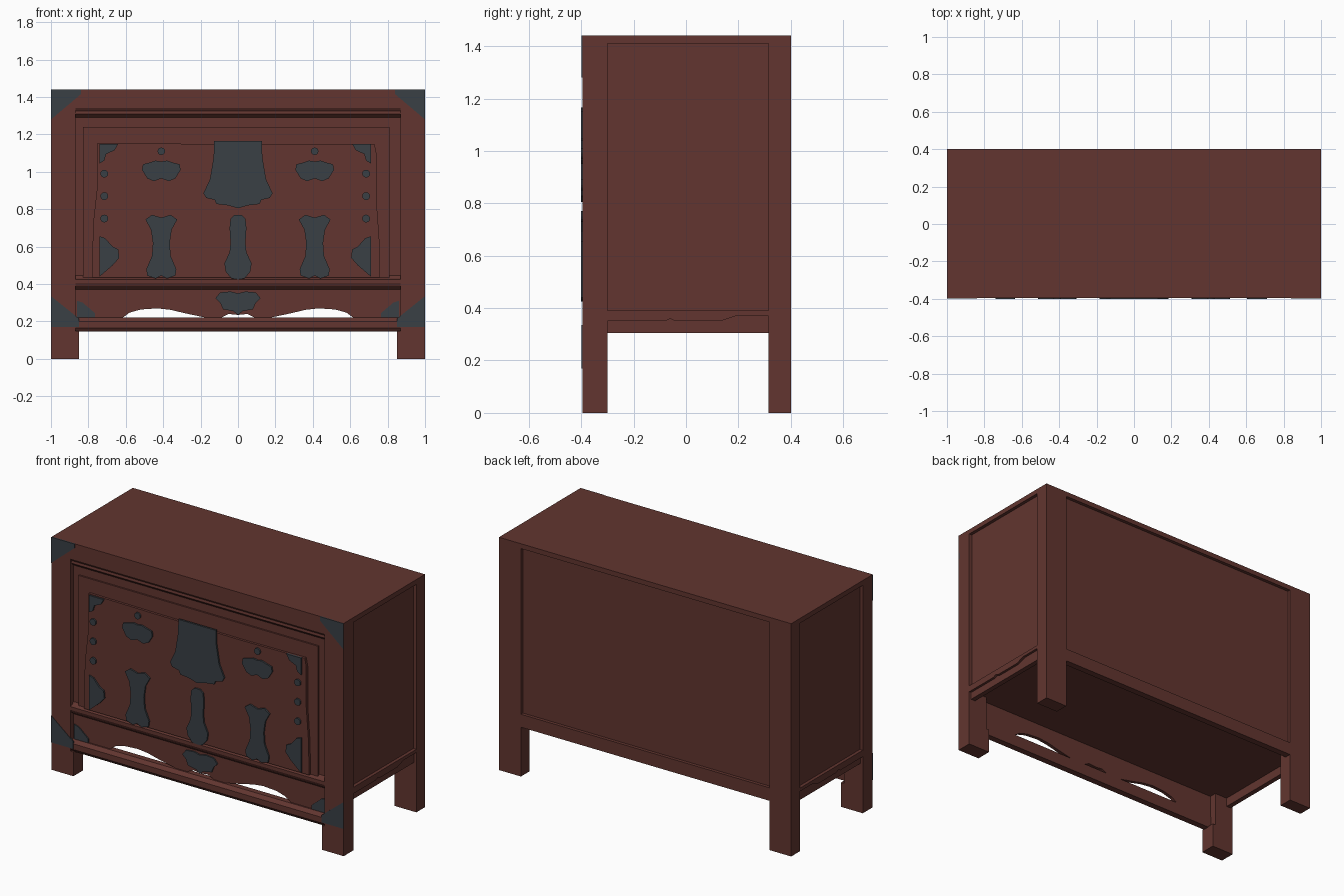
import bpy, bmesh, math


def material(name, rgb):
    m = bpy.data.materials.new(name)
    m.diffuse_color = (*rgb, 1)
    return m


WOOD = material("dark red wood", (0.122, 0.036, 0.029))
IRON = material("dark iron", (0.041, 0.050, 0.060))
FRONT = -0.395


def prism(name, pts, axis, a, b, mat=WOOD):
    """Extrude a flat outline from a to b. axis 'y': points are (x, z); axis 'x': points are (y, z)."""
    place = (lambda p, t: (p[0], t, p[1])) if axis == 'y' else (lambda p, t: (t, p[0], p[1]))
    bm = bmesh.new()
    lo = [bm.verts.new(place(p, a)) for p in pts]
    hi = [bm.verts.new(place(p, b)) for p in pts]
    n = len(pts)
    bm.faces.new(lo)
    bm.faces.new(hi)
    for i in range(n):
        j = (i + 1) % n
        bm.faces.new((lo[i], lo[j], hi[j], hi[i]))
    bmesh.ops.recalc_face_normals(bm, faces=bm.faces)
    me = bpy.data.meshes.new(name)
    bm.to_mesh(me)
    bm.free()
    ob = bpy.data.objects.new(name, me)
    me.materials.append(mat)
    bpy.context.collection.objects.link(ob)
    return ob


def box(name, x0, x1, y0, y1, z0, z1):
    return prism(name, [(x0, z0), (x1, z0), (x1, z1), (x0, z1)], 'y', y0, y1)


def both(half, cx=0):
    """Complete a right-hand half outline by reflection, then shift it to cx."""
    left = [(-x, z) for x, z in reversed(half) if x > 0]
    return [(x + cx, z) for x, z in half + left]


def disc(cx, cz, r, n=12):
    return [(cx + r * math.cos(2 * math.pi * i / n), cz + r * math.sin(2 * math.pi * i / n)) for i in range(n)]


# Body core, its underside is the floor
box("body_core", -0.98, 0.98, -0.365, 0.38, 0.36, 1.42)
box("top_board", -1, 1, FRONT, 0.40, 1.41, 1.44)

# Posts, legs and side frames
for s, side in ((-1, "left"), (1, "right")):
    def sided(name, xa, xb, y0, y1, z0, z1):
        box(side + name, min(s * xa, s * xb), max(s * xa, s * xb), y0, y1, z0, z1)
    sided("_front_post", 0.87, 1, FRONT, -0.30, 0.15, 1.41)
    sided("_front_leg", 0.85, 1, FRONT, -0.30, 0, 0.15)
    sided("_back_post", 0.85, 1, 0.315, 0.40, 0, 1.41)
    sided("_side_apron", 0.955, 0.985, -0.30, 0.315, 0.305, 0.38)
    prism(side + "_side_rail",
          [(-0.30, 0.39), (-0.30, 0.35), (-0.08, 0.35), (-0.06, 0.36), (-0.04, 0.35),
           (0.13, 0.35), (0.19, 0.37), (0.315, 0.37), (0.315, 0.39)], 'x', s * 0.96, s * 1.0)

# Back rail
box("back_rail", -0.85, 0.85, 0.36, 0.40, 0.305, 0.385)

# Front header with a sloping lower moulding
prism("front_header", [(-0.36, 1.41), (FRONT, 1.41), (FRONT, 1.34), (-0.385, 1.325),
                       (-0.388, 1.31), (-0.36, 1.285)], 'x', -0.87, 0.87)
# Waist moulding above the apron
prism("waist_moulding", [(-0.36, 0.45), (-0.38, 0.43), (FRONT, 0.425), (FRONT, 0.405),
                         (-0.388, 0.39), (-0.36, 0.365)], 'x', -0.87, 0.87)
# Bottom front rail
prism("bottom_rail", [(-0.34, 0.22), (-0.375, 0.22), (FRONT, 0.20), (FRONT, 0.165),
                      (-0.38, 0.145), (-0.34, 0.145)], 'x', -0.88, 0.88)

# Pierced apron with a wavy lower edge
prism("front_apron", both([(0, 0.235), (0.05, 0.24), (0.09, 0.22), (0.17, 0.22), (0.28, 0.243), (0.36, 0.262),
                           (0.43, 0.27), (0.52, 0.264), (0.58, 0.247), (0.62, 0.218), (0.87, 0.215), (0.87, 0.37)]),
      'y', -0.366, -0.345)

# Door field and raised irregular plank
box("door_field", -0.83, 0.81, -0.375, -0.36, 0.43, 1.24)
prism("door_plank", [(-0.78, 0.435), (0.76, 0.435), (0.755, 0.65), (0.74, 0.85), (0.74, 1.10), (0.73, 1.15),
                     (0.30, 1.145), (-0.30, 1.15), (-0.75, 1.155), (-0.755, 0.90), (-0.775, 0.72)],
      'y', -0.39, -0.37)


# Iron fittings on the door
def iron(name, pts, y=-0.40, thick=0.012):
    prism(name, pts, 'y', y, y + thick, IRON)


iron("lock_plate", both([(0, 0.805), (0.05, 0.82), (0.115, 0.828), (0.125, 0.85), (0.17, 0.86), (0.185, 0.885),
                         (0.15, 0.96), (0.13, 1.08), (0.128, 1.165)]))
iron("centre_hasp", both([(0, 0.425), (0.035, 0.43), (0.065, 0.465), (0.073, 0.51), (0.045, 0.57), (0.04, 0.62),
                          (0.045, 0.70), (0.04, 0.75), (0.02, 0.768), (0, 0.77)]))
for cx, side in ((-0.41, "left"), (0.41, "right")):
    iron(side + "_hinge", both([(0, 0.445), (0.03, 0.43), (0.075, 0.445), (0.08, 0.48), (0.05, 0.55),
                                (0.045, 0.62), (0.055, 0.69), (0.085, 0.745), (0.05, 0.77), (0, 0.755)], cx))
    iron(side + "_handle", both([(0, 0.965), (0.04, 0.95), (0.075, 0.965), (0.103, 1.01), (0.098, 1.04),
                                 (0.06, 1.05), (0.03, 1.06), (0, 1.055)], cx))
    iron(side + "_handle_stud", disc(cx, 1.11, 0.02))

# Studs and corner mounts on the plank
for x0, s, side in ((-0.74, 1, "left"), (0.71, -1, "right")):
    for i, z in enumerate((0.75, 0.87, 0.99)):
        iron(f"{side}_stud_{i}", disc(x0 + s * 0.025, z, 0.021))
    iron(side + "_upper_mount", [(x0 + s * u, z) for u, z in
         ((0, 1.15), (0.10, 1.15), (0.08, 1.115), (0.035, 1.095), (0.025, 1.06), (0, 1.045))])
    iron(side + "_lower_mount", [(x0 + s * u, z) for u, z in
         ((0, 0.655), (0.03, 0.645), (0.07, 0.60), (0.10, 0.585), (0.105, 0.54), (0.07, 0.50), (0, 0.44))])

# Corner irons on the frame and the apron
for s, side in ((-1, "left"), (1, "right")):
    iron(side + "_top_corner_iron", [(s * x, z) for x, z in
         ((1, 1.44), (0.84, 1.44), (0.84, 1.415), (1, 1.28))], -0.398, 0.008)
    iron(side + "_bottom_corner_iron", [(s * x, z) for x, z in
         ((1, 0.335), (0.85, 0.215), (0.85, 0.17), (1, 0.17))], -0.398, 0.008)
    iron(side + "_apron_iron", [(s * x, z) for x, z in
         ((0.86, 0.22), (0.86, 0.31), (0.83, 0.30), (0.765, 0.245), (0.765, 0.22))], -0.373, 0.009)
iron("apron_medallion", both([(0, 0.235), (0.025, 0.255), (0.08, 0.265), (0.095, 0.30), (0.12, 0.325),
                              (0.095, 0.355), (0.04, 0.36), (0, 0.35)]), -0.375, 0.011)
